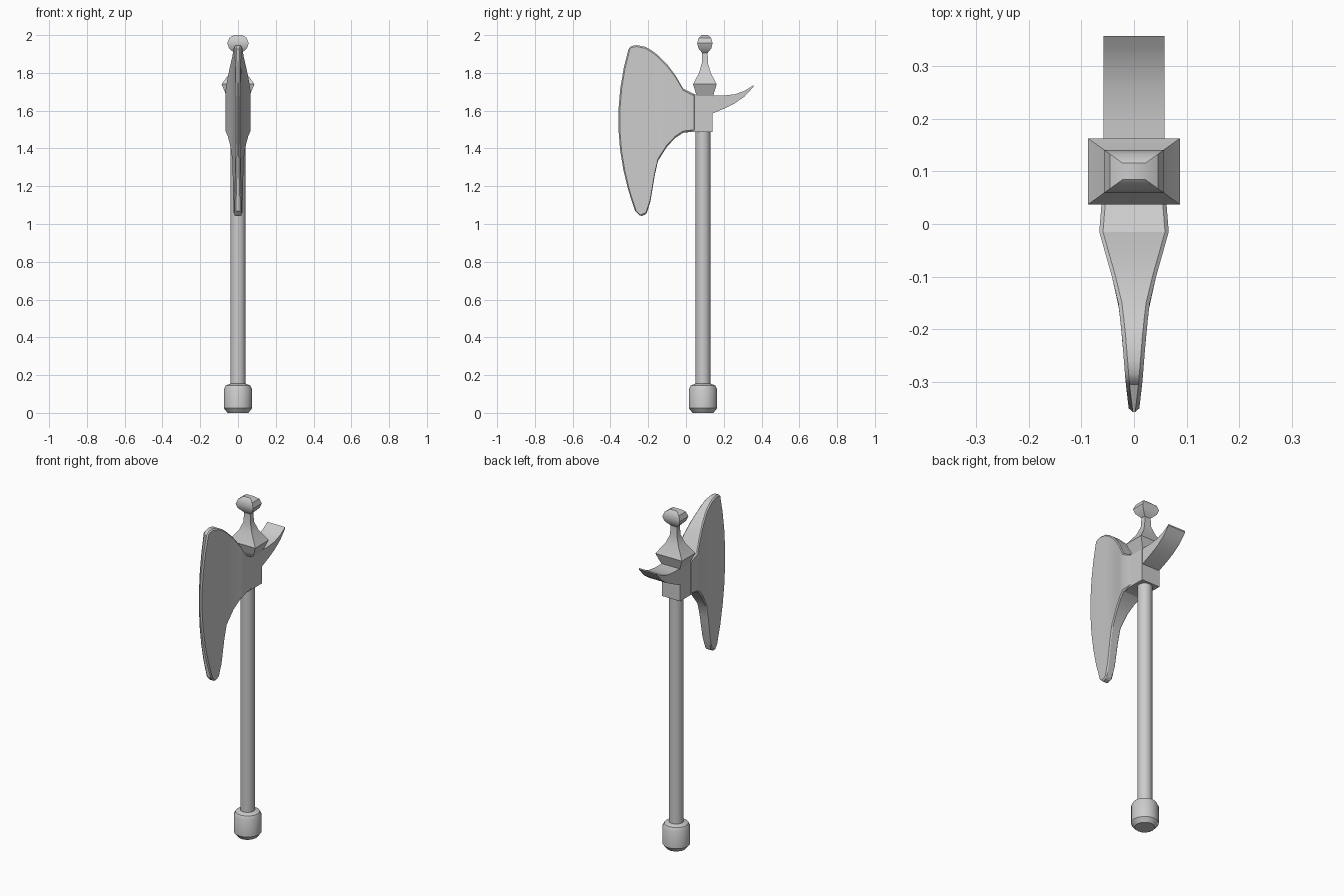
import bpy, math

old = bpy.data.objects.get("Cube")
if old:
    bpy.data.objects.remove(old)

GREY = (0.6, 0.6, 0.6, 1)
steel = bpy.data.materials.new("plain_grey")
steel.use_nodes = True
steel.diffuse_color = GREY
steel.node_tree.nodes["Principled BSDF"].inputs["Base Color"].default_value = GREY


def loft(name, rings, smooth=30, bevel=0):
    """Skin closed rings of equal length and cap both ends."""
    n = len(rings[0])
    verts = [v for ring in rings for v in ring]
    faces = [tuple(range(n))[::-1], tuple(range(len(verts) - n, len(verts)))]
    for r in range(len(rings) - 1):
        for i in range(n):
            j = (i + 1) % n
            faces.append((r * n + i, r * n + j, r * n + n + j, r * n + n + i))
    mesh = bpy.data.meshes.new(name)
    mesh.from_pydata(verts, [], faces)
    mesh.materials.append(steel)
    obj = bpy.data.objects.new(name, mesh)
    bpy.context.collection.objects.link(obj)
    bpy.ops.object.select_all(action="DESELECT")
    obj.select_set(True)
    bpy.context.view_layer.objects.active = obj
    bpy.ops.object.mode_set(mode="EDIT")
    bpy.ops.mesh.select_all(action="SELECT")
    bpy.ops.mesh.normals_make_consistent(inside=False)
    bpy.ops.object.mode_set(mode="OBJECT")
    if bevel:
        mod = obj.modifiers.new("edge_bevel", "BEVEL")
        mod.width, mod.segments = bevel, 1
        mod.limit_method, mod.angle_limit = "ANGLE", math.radians(50)
        bpy.ops.object.modifier_apply(modifier=mod.name)
    if smooth:
        bpy.ops.object.shade_smooth_by_angle(angle=math.radians(smooth))
    return obj


def circle(r, z, y=0.09, sides=16):
    angles = [2 * math.pi * i / sides for i in range(sides)]
    return [(r * math.cos(a), y + r * math.sin(a), z) for a in angles]


def rect(hx, hy, y, z):
    return [(-hx, y - hy, z), (hx, y - hy, z), (hx, y + hy, z), (-hx, y + hy, z)]


# Shaft and pommel
loft("shaft", [circle(0.04, 0.1), circle(0.04, 1.55)])
loft("pommel", [circle(r, z) for r, z in
     [(0.055, 0), (0.075, 0.025), (0.075, 0.125), (0.065, 0.145), (0.04, 0.155)]])

# Socket block around the shaft
loft("socket", [rect(0.06, 0.075, 0.065, z) for z in (1.487, 1.685)], smooth=0)

# Finial: rectangular rings, wider across than deep
loft("finial", [rect(hx, hx * 0.72, 0.1, z) for hx, z in
     [(0.057, 1.67), (0.087, 1.74), (0.043, 1.8), (0.023, 1.85), (0.02, 1.905),
      (0.047, 1.93), (0.057, 1.957), (0.046, 1.985), (0.022, 2.0)]], smooth=35)

# Curved back spike with a constant width
spike = [(0.1, 1.68, 1.57), (0.14, 1.68, 1.585), (0.2, 1.68, 1.61), (0.26, 1.687, 1.64),
         (0.31, 1.705, 1.675), (0.335, 1.72, 1.702), (0.357, 1.735, 1.727)]
loft("back_spike", [[(-0.058, y, lo), (0.058, y, lo), (0.058, y, hi), (-0.058, y, hi)]
                    for y, hi, lo in spike])


# Blade: bowed stations from socket to cutting edge, thinning toward the edge
def half_width(y):
    steps = [(-0.36, 0.009), (-0.3, 0.016), (-0.2, 0.024), (-0.15, 0.03),
             (-0.1, 0.042), (-0.015, 0.066), (0.06, 0.06)]
    for (y0, w0), (y1, w1) in zip(steps, steps[1:]):
        if y <= y1:
            return w0 + (w1 - w0) * max(0, (y - y0) / (y1 - y0))
    return steps[-1][1]


def station(top, bottom, bow, count=9):
    line = []
    for i in range(count):
        t = i / (count - 1)
        y = top[0] + (bottom[0] - top[0]) * t - bow * 4 * t * (1 - t)
        line.append((y, top[1] + (bottom[1] - top[1]) * t))
    return ([(half_width(y), y, z) for y, z in line]
            + [(-half_width(y), y, z) for y, z in reversed(line)])


loft("blade", [station(*s) for s in [
    ((0.05, 1.685), (0.05, 1.49), 0),
    ((-0.015, 1.717), (-0.015, 1.483), 0),
    ((-0.055, 1.785), (-0.055, 1.457), 0),
    ((-0.1, 1.845), (-0.1, 1.41), 0),
    ((-0.15, 1.895), (-0.148, 1.335), 0.01),
    ((-0.18, 1.918), (-0.165, 1.26), 0.025),
    ((-0.215, 1.938), (-0.188, 1.12), 0.04),
    ((-0.26, 1.947), (-0.21, 1.052), 0.06),
    ((-0.285, 1.943), (-0.24, 1.04), 0.07),
    ((-0.303, 1.932), (-0.27, 1.07), 0.071)]], smooth=25, bevel=0.007)
